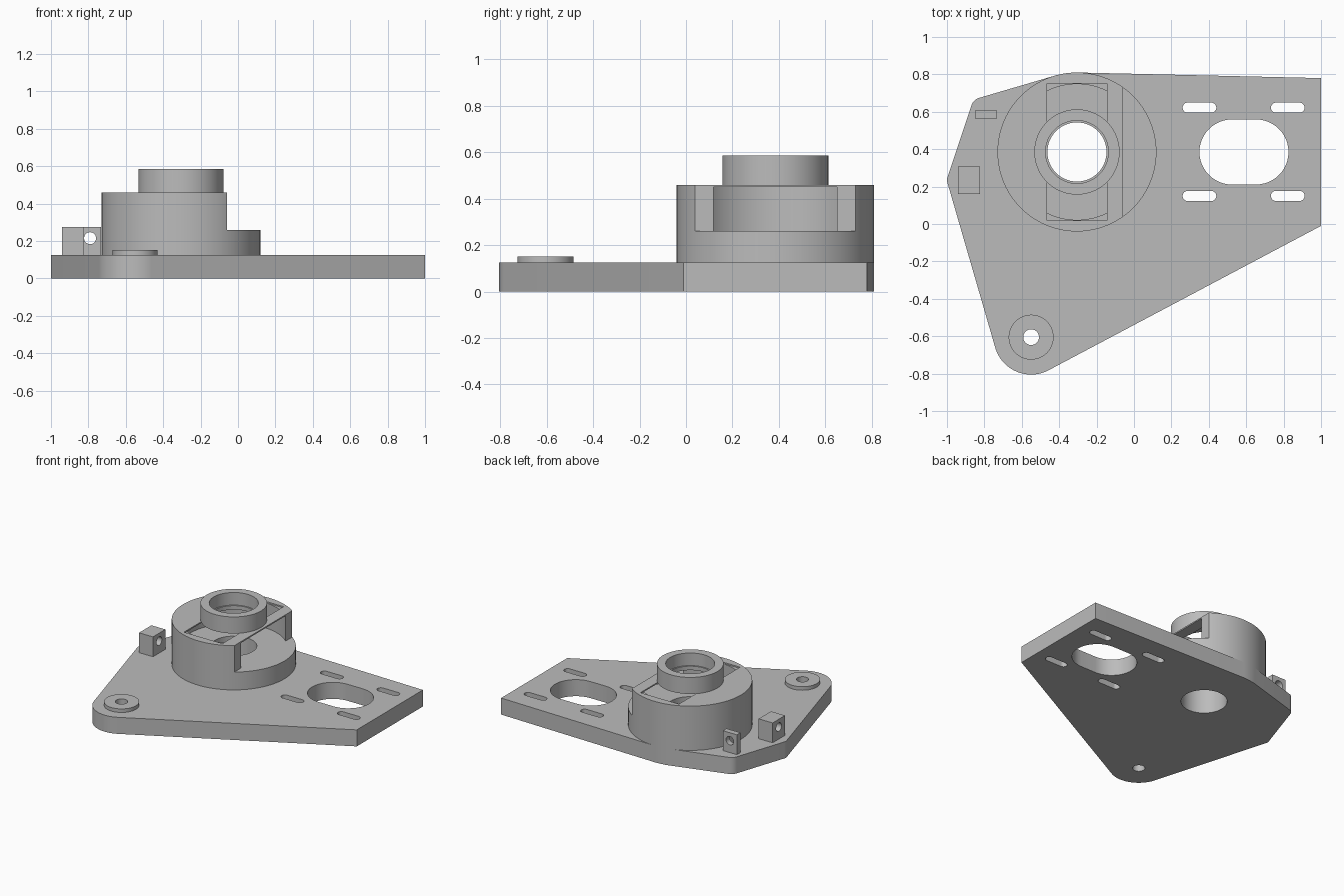
import bpy, bmesh, math
from mathutils import Vector
from mathutils.geometry import convex_hull_2d

if "Cube" in bpy.data.objects:
    bpy.data.objects.remove(bpy.data.objects["Cube"], do_unlink=True)

grey = bpy.data.materials.new("plain grey")
grey.use_nodes = True
grey.diffuse_color = (0.5, 0.5, 0.5, 1)
grey.node_tree.nodes["Principled BSDF"].inputs["Base Color"].default_value = grey.diffuse_color

AXIS = Vector((-0.305, 0.385))   # centre of the bearing housing
TOP = 0.125                      # upper face of the plate
SHELF, ROOF, RIM, CROWN = 0.26, 0.45, 0.46, 0.585


def circle(c, r, n=96):
    return [Vector((c[0] + r * math.cos(math.tau * i / n),
                    c[1] + r * math.sin(math.tau * i / n))) for i in range(n)]


def hull(points):
    return [points[i] for i in convex_hull_2d(points)]


def stadium(c, half_length, r):
    d = half_length - r
    return hull(circle((c[0] - d, c[1]), r, 48) + circle((c[0] + d, c[1]), r, 48))


def rect(x0, x1, y0, y1):
    return [Vector(p) for p in ((x0, y0), (x1, y0), (x1, y1), (x0, y1))]


def prism(name, outline, z0, z1):
    """Extrude a flat outline between two heights."""
    bm = bmesh.new()
    face = bm.faces.new([bm.verts.new((p.x, p.y, z0)) for p in outline])
    out = bmesh.ops.extrude_face_region(bm, geom=[face])["geom"]
    for v in out:
        if isinstance(v, bmesh.types.BMVert):
            v.co.z = z1
    bmesh.ops.recalc_face_normals(bm, faces=bm.faces)
    mesh = bpy.data.meshes.new(name)
    bm.to_mesh(mesh)
    bm.free()
    mesh.materials.append(grey)
    obj = bpy.data.objects.new(name, mesh)
    bpy.context.collection.objects.link(obj)
    return obj


def activate(obj):
    bpy.ops.object.select_all(action="DESELECT")
    obj.select_set(True)
    bpy.context.view_layer.objects.active = obj


def cut(obj, cutter):
    activate(obj)
    mod = obj.modifiers.new("cut", "BOOLEAN")
    mod.operation, mod.solver, mod.object = "DIFFERENCE", "EXACT", cutter
    bpy.ops.object.modifier_apply(modifier=mod.name)
    bpy.data.objects.remove(cutter, do_unlink=True)


def cut_prism(obj, outline, z0, z1):
    cut(obj, prism("cutter", outline, z0, z1))


# Base plate: taut outline around the rounded corners
plate = prism("base_plate", hull(
    circle(AXIS, 0.425) + circle((-0.55, -0.605), 0.2)
    + circle((-0.96, 0.235), 0.04) + circle((-0.81, 0.615), 0.062)
    + [Vector((1, 0.78)), Vector((1, -0.01))]), 0, TOP)

# Motor opening, four adjustment slots, bearing bore and pivot hole
openings = [stadium((0.588, 0.385), 0.238, 0.174), circle(AXIS, 0.158), circle((-0.55, -0.605), 0.042)]
openings += [stadium((x, y), 0.09, 0.027) for x in (0.35, 0.822) for y in (0.15, 0.622)]
for outline in openings:
    cut_prism(plate, outline, -0.1, 0.3)

# Pivot boss
boss = prism("pivot_boss", circle((-0.55, -0.605), 0.12), TOP, 0.152)
cut_prism(boss, circle((-0.55, -0.605), 0.042), 0, 0.3)

# Housing: open on one side, hollow, with a slotted thin roof
housing = prism("bearing_housing", circle(AXIS, 0.425), TOP, RIM)
cut_prism(housing, rect(-0.058, 0.5, -0.5, 1.2), SHELF, 0.7)
cut_prism(housing, circle(AXIS, 0.363), SHELF, ROOF)
cut_prism(housing, circle(AXIS, 0.158), 0, 0.3)
cut_prism(housing, rect(-0.466, -0.144, 0.02, 0.75), ROOF, 0.7)
cut_prism(housing, circle(AXIS, 0.168), 0.4, 0.7)

# Collar with a small inner lip
collar = prism("bearing_collar", circle(AXIS, 0.228), RIM, CROWN)
cut_prism(collar, circle(AXIS, 0.158), 0.3, 0.7)
cut_prism(collar, circle(AXIS, 0.168), 0.49, 0.7)


# Cable lugs with a cross hole along x or y
def lug(name, x0, x1, y0, y1, hole_rotation):
    obj = prism(name, rect(x0, x1, y0, y1), TOP, 0.275)
    drill = prism("cutter", circle((0, 0), 0.032, 48), -0.15, 0.15)
    drill.rotation_euler = hole_rotation
    drill.location = ((x0 + x1) / 2, (y0 + y1) / 2, 0.215)
    bpy.context.view_layer.update()
    cut(obj, drill)
    return obj


side_lug = lug("side_lug", -0.94, -0.823, 0.16, 0.308, (0, math.pi / 2, 0))
back_lug = lug("back_lug", -0.85, -0.732, 0.563, 0.606, (math.pi / 2, 0, 0))

for obj in (plate, boss, housing, collar, side_lug, back_lug):
    activate(obj)
    bpy.ops.object.shade_smooth_by_angle(angle=math.radians(30))
